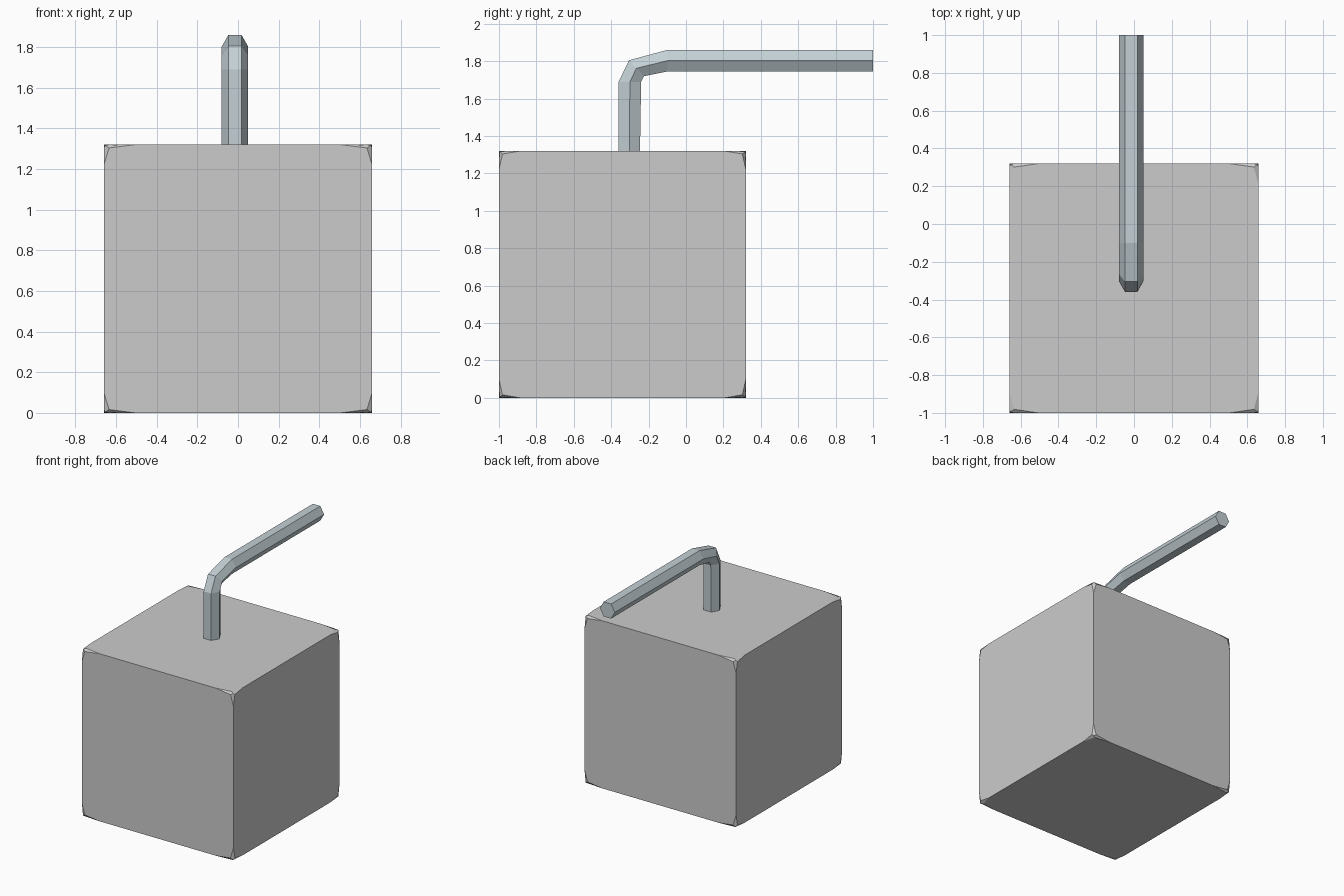
import bpy, bmesh, math
from mathutils import Vector, Matrix

if "Cube" in bpy.data.objects:
    bpy.data.objects.remove(bpy.data.objects["Cube"])


def finish(name, bm):
    bmesh.ops.recalc_face_normals(bm, faces=bm.faces)
    mesh = bpy.data.meshes.new(name)
    bm.to_mesh(mesh)
    bm.free()
    obj = bpy.data.objects.new(name, mesh)
    bpy.context.collection.objects.link(obj)
    return obj


# Block: cube with rounded-off corners only (edges stay sharp),
# stretched so the corner cuts run longest along x
S = 1.32
stretch = Vector((1.55, 1.15, 1.0))
bm = bmesh.new()
bmesh.ops.create_cube(bm, size=1)
bmesh.ops.scale(bm, vec=[S / s for s in stretch], verts=bm.verts)
bmesh.ops.bevel(bm, geom=bm.verts[:], offset=0.1, offset_type='OFFSET',
                segments=2, profile=0.7, affect='VERTICES')
bmesh.ops.scale(bm, vec=stretch, verts=bm.verts)
bmesh.ops.translate(bm, vec=(0, -0.34, S / 2), verts=bm.verts)
block = finish("block", bm)
bpy.ops.object.select_all(action='DESELECT')
block.select_set(True)
bpy.context.view_layer.objects.active = block
bpy.ops.object.shade_smooth_by_angle(angle=math.radians(30))

# Bent handle: hexagonal rings given by outer and inner (y, z) points
R, CX = 0.065, -0.015
rings = [((-0.36, 1.25), (-0.247, 1.25)),
         ((-0.36, 1.69), (-0.24, 1.69)),
         ((-0.305, 1.805), (-0.225, 1.72)),
         ((-0.10, 1.86), (-0.10, 1.745)),
         ((1.0, 1.86), (1.0, 1.745))]
bm = bmesh.new()
loops = []
for outer, inner in rings:
    o, i = Vector((0, *outer)), Vector((0, *inner))
    mid, half = (o + i) / 2, (o - i) / 2
    loop = []
    for k in range(6):
        a = k * math.pi / 3
        p = mid + half * (math.sin(a) / math.sin(math.pi / 3))
        p.x = CX + R * math.cos(a)
        loop.append(bm.verts.new(p))
    loops.append(loop)
for a, b in zip(loops, loops[1:]):
    for k in range(6):
        n = (k + 1) % 6
        bm.faces.new((a[k], a[n], b[n], b[k]))
bm.faces.new(loops[0])
bm.faces.new(loops[-1])
handle = finish("bent_hex_handle", bm)

# Blue-grey metal for the handle
metal = bpy.data.materials.new("blue_grey_metal")
metal.diffuse_color = (0.55, 0.63, 0.67, 1)
metal.use_nodes = True
metal.node_tree.nodes["Principled BSDF"].inputs["Base Color"].default_value = metal.diffuse_color
handle.data.materials.append(metal)
